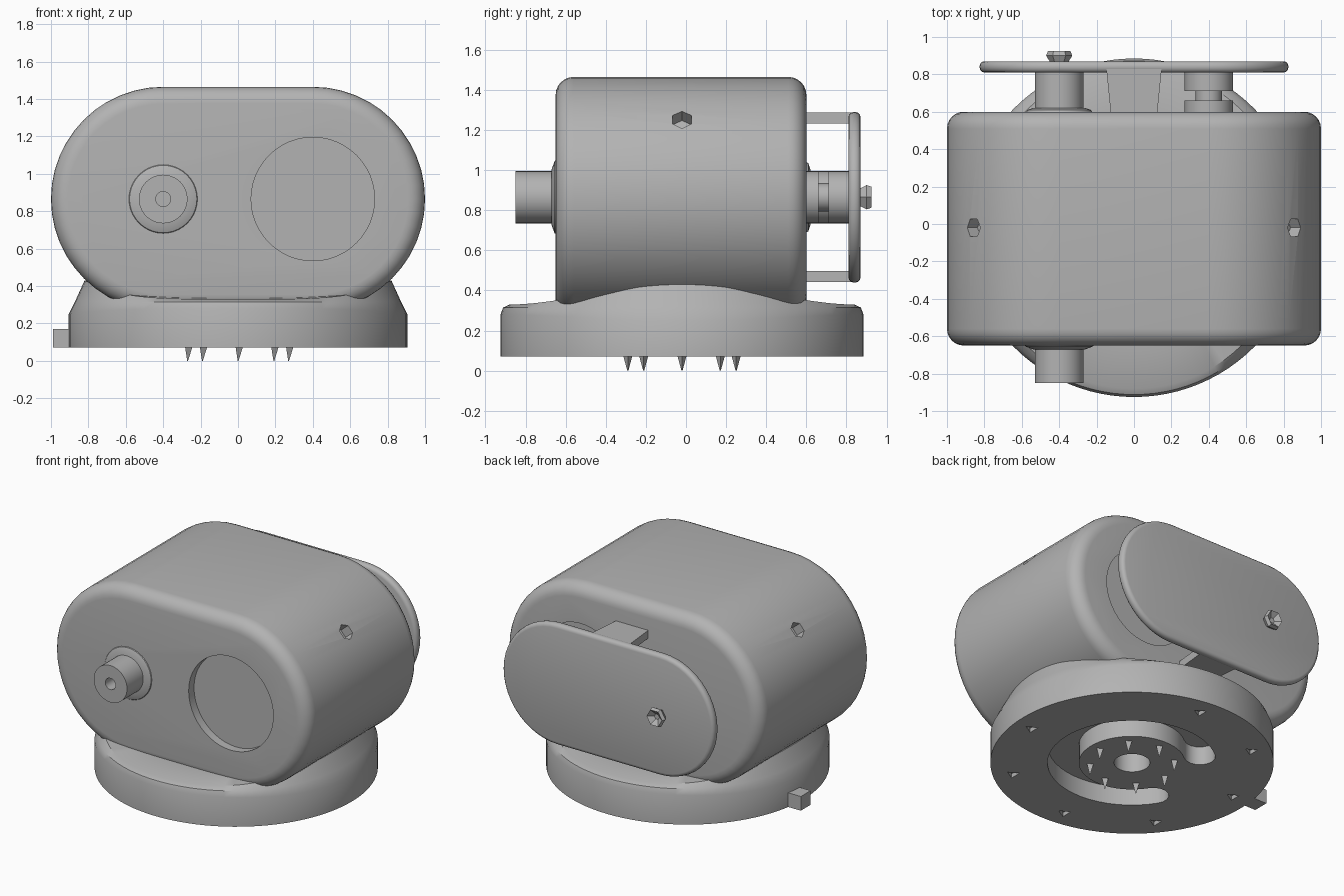
import bpy, bmesh
from math import sin, cos, pi, radians

cube = bpy.data.objects.get("Cube")
if cube:
    bpy.data.objects.remove(cube)

grey = bpy.data.materials.new("housing grey")
grey.use_nodes = True
colour = (0.45, 0.45, 0.45, 1)
grey.diffuse_color = colour
grey.node_tree.nodes["Principled BSDF"].inputs["Base Color"].default_value = colour

MID = 0.865      # height of the housing axis
PIVOT = 0.4      # sideways distance of the two axes
BASE_Y = -0.02


def loft(name, rings, smooth=True):
    """Skin a list of equal point rings and cap both ends."""
    bm = bmesh.new()
    loops = [[bm.verts.new(p) for p in ring] for ring in rings]
    for a, b in zip(loops, loops[1:]):
        for i in range(len(a)):
            j = (i + 1) % len(a)
            bm.faces.new((a[i], a[j], b[j], b[i]))
    bm.faces.new(loops[0])
    bm.faces.new(loops[-1])
    bmesh.ops.recalc_face_normals(bm, faces=bm.faces)
    mesh = bpy.data.meshes.new(name)
    bm.to_mesh(mesh)
    bm.free()
    mesh.materials.append(grey)
    obj = bpy.data.objects.new(name, mesh)
    bpy.context.collection.objects.link(obj)
    if smooth:
        shade(obj)
    return obj


def shade(obj):
    bpy.ops.object.select_all(action="DESELECT")
    obj.select_set(True)
    bpy.context.view_layer.objects.active = obj
    bpy.ops.object.shade_smooth_by_angle(angle=radians(32))


def lathe_y(name, x, profile, sides=40, smooth=True):
    """Turned part along y from (y, radius) pairs."""
    turn = [2 * pi * i / sides for i in range(sides)]
    return loft(name, [[(x + r * cos(t), y, MID + r * sin(t)) for t in turn]
                       for y, r in profile], smooth)


def lathe_z(name, x, y, profile, sides=40, smooth=True):
    """Turned part along z from (z, radius) pairs."""
    turn = [2 * pi * i / sides for i in range(sides)]
    return loft(name, [[(x + r * cos(t), y + r * sin(t), z) for t in turn]
                       for z, r in profile], smooth)


def pill(name, radius, y0, y1, edge, steps=6):
    """Round-ended slab with rounded front and back rims."""
    arc = [pi / 2 * i / steps for i in range(steps + 1)]
    levels = [(y0 + edge * (1 - sin(a)), edge * (1 - cos(a))) for a in reversed(arc)]
    levels += [(y1 - edge * (1 - sin(a)), edge * (1 - cos(a))) for a in arc]
    rings = []
    for y, inset in levels:
        ring = []
        for side in (1, -1):
            for i in range(25):
                t = side * pi / 2 - pi * i / 24
                ring.append((side * PIVOT + (radius - inset) * cos(t), y,
                             MID + (radius - inset) * sin(t)))
        rings.append(ring)
    # the first level is the front face, so order front to back
    rings.sort(key=lambda ring: ring[0][1])
    return loft(name, rings)


def carve(obj, cutters):
    for c in cutters:
        c.hide_render = True
        mod = obj.modifiers.new("cut", "BOOLEAN")
        mod.operation, mod.solver, mod.object = "DIFFERENCE", "EXACT", c
    graph = bpy.context.evaluated_depsgraph_get()
    mesh = bpy.data.meshes.new_from_object(obj.evaluated_get(graph))
    obj.modifiers.clear()
    obj.data = mesh
    for c in cutters:
        bpy.data.objects.remove(c)
    shade(obj)


def box(name, x, y, z, size):
    sx, sy, sz = (s / 2 for s in size)
    return loft(name, [[(x + u * sx, y + v * sy, z + w * sz)
                        for u, v in ((-1, -1), (1, -1), (1, 1), (-1, 1))]
                       for w in (-1, 1)], False)


# housing with window recess, rear recess and two drain holes
housing = pill("housing", 0.6, -0.65, 0.6, 0.09)
cuts = [lathe_y("window_cut", PIVOT, [(-0.8, 0.33), (-0.59, 0.33)], 48),
        lathe_y("rear_cut", PIVOT, [(0.57, 0.33), (0.8, 0.33)], 48)]
for side in (-1, 1):
    hole = lathe_z("hole_cut", 0, 0, [(-0.07, 0.055), (0.1, 0.055)], 6)
    hole.location = (side * 0.855, BASE_Y, 1.25)
    hole.rotation_euler.y = side * radians(50)
    cuts.append(hole)
bpy.context.view_layer.update()
carve(housing, cuts)

# round base whose rim climbs towards the housing at both sides
N = 96
foot = []
for r0, z0, r1, z1 in ((0.905, 0.07, 0.905, 0.07), (0.905, 0.28, 0.905, 0.25),
                       (0.892, 0.315, 0.87, 0.32), (0.86, 0.33, 0.82, 0.43),
                       (0.6, 0.335, 0.6, 0.44)):
    ring = []
    for i in range(N):
        t = 2 * pi * i / N
        k = cos(t) ** 4
        r, z = r0 + (r1 - r0) * k, z0 + (z1 - z0) * k
        ring.append((r * cos(t), BASE_Y + r * sin(t), z))
    foot.append(ring)
base = loft("base", foot)

# curved cable slot, centre hole and screw holes in the underside
start, end, inner, outer = radians(212), radians(490), 0.34, 0.54
middle, half = (inner + outer) / 2, (outer - inner) / 2
path = []
for i in range(41):
    t = start + (end - start) * i / 40
    path.append((outer * cos(t), outer * sin(t)))
for a0, cap in ((end, 1), (start, -1)):
    for i in range(1, 8):
        a = a0 + pi * i / 8 if cap == 1 else a0 + pi + pi * i / 8
        path.append((middle * cos(a0) + half * cos(a), middle * sin(a0) + half * sin(a)))
    if cap == 1:
        for i in range(41):
            t = end + (start - end) * i / 40
            path.append((inner * cos(t), inner * sin(t)))
cuts = [loft("slot_cut", [[(x, y + BASE_Y, z) for x, y in path] for z in (0, 0.2)]),
        lathe_z("centre_cut", 0, BASE_Y, [(0, 0.115), (0.2, 0.115)], 32)]
for i in range(7):
    t = radians(129 + 45 * (i - 1))
    cuts.append(lathe_z("screw_cut", 0.775 * cos(t), BASE_Y + 0.775 * sin(t),
                        [(0.05, 0.045), (0.1, 0.045)], 3, False))
carve(base, cuts)

# ring of pointed feet under the hub
for i in range(8):
    t = pi / 4 * i
    lathe_z("foot_spike", 0.27 * cos(t), BASE_Y + 0.27 * sin(t),
            [(0.0, 0.003), (0.08, 0.028)], 3, False)

# cable gland on the base rim
box("side_gland", -0.93, 0.08, 0.12, (0.12, 0.11, 0.1))

# front nozzle with collar and bore
lathe_y("nozzle_collar", -PIVOT, [(-0.64, 0.19), (-0.655, 0.18), (-0.67, 0.14)])
nozzle = lathe_y("nozzle", -PIVOT, [(-0.85, 0.13), (-0.6, 0.13)])
carve(nozzle, [lathe_y("bore_cut", -PIVOT, [(-0.9, 0.04), (-0.75, 0.04)], 20)])

# rear plate, its posts, tabs and lock stud
pill("rear_plate", 0.425, 0.81, 0.87, 0.025, 3)
lathe_y("rear_collar", -PIVOT, [(0.59, 0.18), (0.61, 0.17), (0.62, 0.14)])
lathe_y("solid_post", -PIVOT, [(0.58, 0.13), (0.83, 0.13)])
lathe_y("stepped_post", PIVOT, [(0.56, 0.13), (0.66, 0.13), (0.66, 0.07),
                                (0.71, 0.07), (0.71, 0.13), (0.83, 0.13)])
for side in (-1, 1):
    z = MID + side * 0.395
    loft("plate_tab", [[(u * w, y, z + v * 0.028) for u, v in
                        ((-1, -1), (1, -1), (1, 1), (-1, 1))]
                       for y, w in ((0.55, 0.12), (0.85, 0.15))], False)
lathe_y("lock_stud", -PIVOT, [(0.86, 0.045), (0.9, 0.07), (0.925, 0.06), (0.895, 0.02)],
        6, False)
